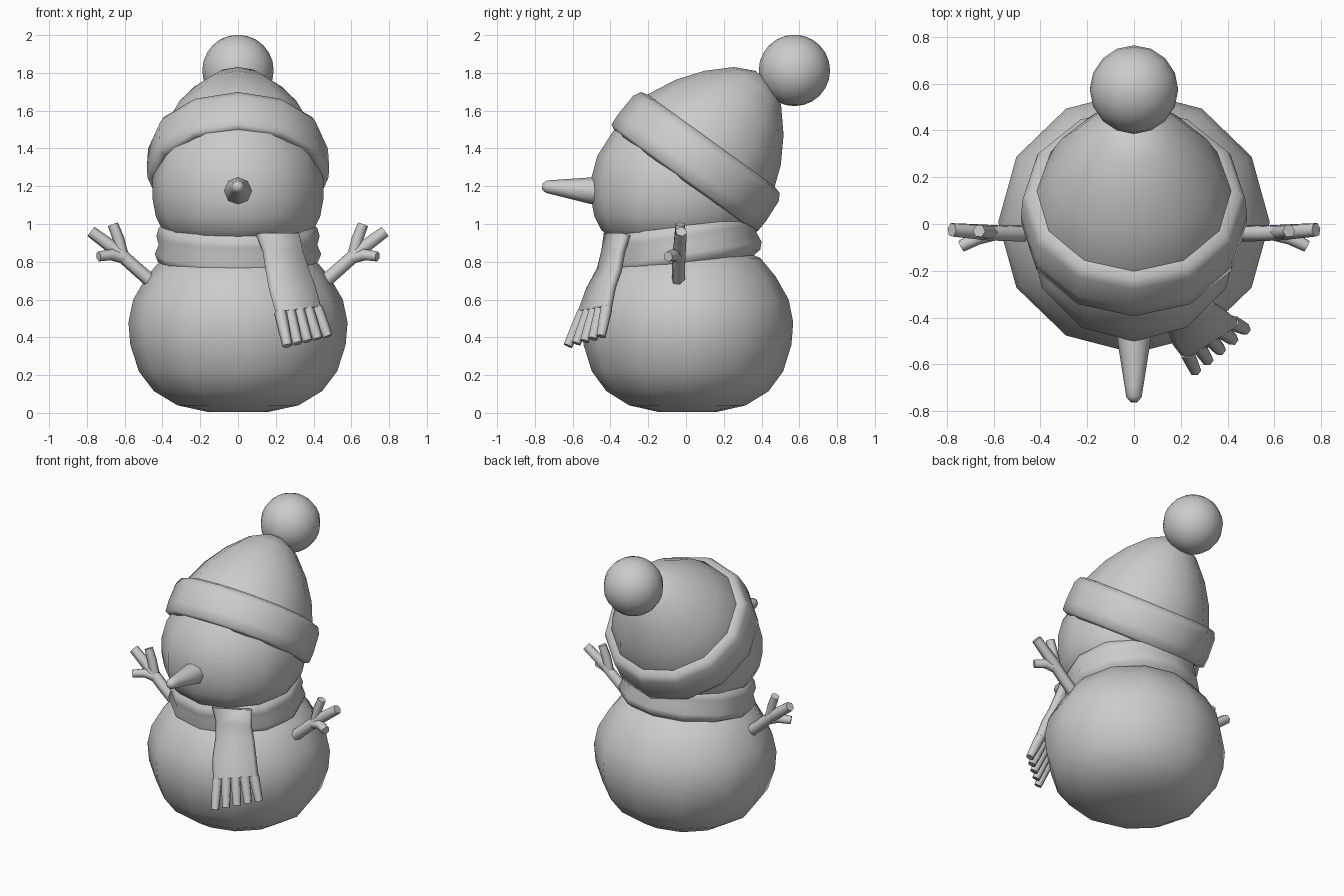
import bpy
import bmesh
import math
from mathutils import Matrix, Vector

cube = bpy.data.objects.get("Cube")
if cube:
    bpy.data.objects.remove(cube, do_unlink=True)

GREY = (0.6, 0.6, 0.6, 1.0)
grey = bpy.data.materials.new("plain_grey")
grey.use_nodes = True
grey.diffuse_color = GREY
grey.node_tree.nodes["Principled BSDF"].inputs["Base Color"].default_value = GREY


def finish(name, bm, angle=85):
    """Turn a bmesh into a smooth shaded object."""
    bmesh.ops.recalc_face_normals(bm, faces=bm.faces)
    mesh = bpy.data.meshes.new(name)
    bm.to_mesh(mesh)
    bm.free()
    mesh.materials.append(grey)
    obj = bpy.data.objects.new(name, mesh)
    bpy.context.collection.objects.link(obj)
    bpy.ops.object.select_all(action='DESELECT')
    obj.select_set(True)
    bpy.context.view_layer.objects.active = obj
    bpy.ops.object.shade_smooth_by_angle(angle=math.radians(angle))
    return obj


def loft(bm, rings, closed=False):
    """Skin a list of equal point rings, capped or joined end to start."""
    loops = [[bm.verts.new(p) for p in ring] for ring in rings]
    pairs = list(zip(loops, loops[1:]))
    if closed:
        pairs.append((loops[-1], loops[0]))
    else:
        bm.faces.new(loops[0])
        bm.faces.new(loops[-1])
    for a, b in pairs:
        for i in range(len(a)):
            j = (i + 1) % len(a)
            bm.faces.new((a[i], a[j], b[j], b[i]))


def lathe(name, profile, centre, tilt=0, sides=12, closed=False, depth=1.0):
    """Spin (radius, height) points about an axis tilted around x."""
    place = Matrix.Translation(centre) @ Matrix.Rotation(math.radians(tilt), 4, 'X')
    turns = [2 * math.pi * i / sides for i in range(sides)]
    bm = bmesh.new()
    loft(bm, [[place @ Vector((r * math.cos(t), depth * r * math.sin(t), h)) for t in turns]
              for r, h in profile], closed)
    return finish(name, bm)


def tube(bm, points, radii, sides=6):
    """Straight-jointed tapering tube."""
    points = [Vector(p) for p in points]
    rings = []
    for i, (p, r) in enumerate(zip(points, radii)):
        along = points[min(i + 1, len(points) - 1)] - points[max(i - 1, 0)]
        u = along.cross(Vector((0, 1, 0.2))).normalized()
        v = along.cross(u).normalized()
        turns = [2 * math.pi * k / sides for k in range(sides)]
        rings.append([p + r * (math.cos(t) * u + math.sin(t) * v) for t in turns])
    loft(bm, rings)


# Snow body and head
lathe("body", [(0.16, 0.005), (0.32, 0.04), (0.445, 0.115), (0.525, 0.22), (0.57, 0.36),
               (0.58, 0.48), (0.555, 0.6), (0.485, 0.72), (0.4, 0.82), (0.2, 0.9)],
      (0, 0.008, 0), depth=0.965)
lathe("head", [(0.3, 0.88), (0.4, 0.97), (0.435, 1.04), (0.452, 1.13), (0.452, 1.24),
               (0.42, 1.36), (0.33, 1.5), (0.19, 1.62), (0.04, 1.66)], (0, -0.05, 0))

# Nose
lathe("nose", [(0.078, 0), (0.07, 0.06), (0.04, 0.25), (0.033, 0.295), (0.015, 0.317)],
      (0, -0.445, 1.172), tilt=85, sides=8)

# Hat, leaning backwards
HAT = (0, 0.055, 1.33)
lathe("hat_crown", [(0.43, 0.02), (0.422, 0.12), (0.357, 0.27), (0.27, 0.4),
                    (0.16, 0.515), (0.06, 0.57)], HAT, tilt=-39)
lathe("hat_brim", [(0.41, -0.1), (0.445, -0.122), (0.479, -0.105), (0.483, -0.04),
                   (0.476, 0.085), (0.455, 0.125), (0.40, 0.14), (0.38, 0.0)],
      HAT, tilt=-36, closed=True)

# Pompom
bm = bmesh.new()
bmesh.ops.create_uvsphere(bm, u_segments=16, v_segments=12, radius=0.189,
                          matrix=Matrix.Translation((0, 0.574, 1.813)))
finish("pompom", bm)

# Scarf ring with a shallow fold
lathe("scarf_ring", [(0.36, -0.13), (0.425, -0.09), (0.44, -0.05), (0.42, 0.0),
                     (0.432, 0.045), (0.42, 0.09), (0.35, 0.14), (0.3, 0.0)],
      (0, -0.02, 0.89), tilt=9, closed=True, depth=0.95)

# Scarf tail with a fringe of round strands
OUT = Vector((0.5, -0.82, 0.25)).normalized() * 0.028


def section(left, right):
    """Flat cross-section with softened ends."""
    inset = (right - left) * 0.07
    return [left, left + inset - OUT, right - inset - OUT,
            right, right - inset + OUT, left + inset + OUT]


rows = [((0.095, -0.42, 0.945), (0.325, -0.31, 0.945)),
        ((0.13, -0.43, 0.86), (0.345, -0.34, 0.85)),
        ((0.145, -0.455, 0.76), (0.375, -0.355, 0.76)),
        ((0.165, -0.515, 0.65), (0.41, -0.385, 0.67)),
        ((0.20, -0.56, 0.53), (0.44, -0.405, 0.56))]
rows = [(Vector(a), Vector(b)) for a, b in rows]
bm = bmesh.new()
loft(bm, [section(a, b) for a, b in rows])
tip_left, tip_right = Vector((0.262, -0.625, 0.355)), Vector((0.475, -0.45, 0.405))
STRANDS = 5
for i in range(STRANDS):
    root = rows[-1][0].lerp(rows[-1][1], (i + 0.5) / STRANDS)
    tip = tip_left.lerp(tip_right, i / (STRANDS - 1))
    tube(bm, [root, root.lerp(tip, 0.5), tip], [0.034, 0.031, 0.026])
finish("scarf_tail", bm)

# Twig arms, mirrored
for name, side in (("left_arm", 1), ("right_arm", -1)):
    bm = bmesh.new()
    tube(bm, [(0.43, -0.04, 0.67), (0.55, -0.04, 0.775), (0.65, -0.035, 0.865),
              (0.778, -0.025, 0.96)], [0.037, 0.036, 0.036, 0.031])
    tube(bm, [(0.61, -0.035, 0.83), (0.632, -0.035, 0.92), (0.662, -0.03, 0.998)],
         [0.032, 0.031, 0.028])
    tube(bm, [(0.60, -0.04, 0.82), (0.67, -0.06, 0.838), (0.738, -0.095, 0.828)],
         [0.033, 0.031, 0.027])
    bmesh.ops.scale(bm, vec=(side, 1, 1), verts=bm.verts)
    finish(name, bm)
